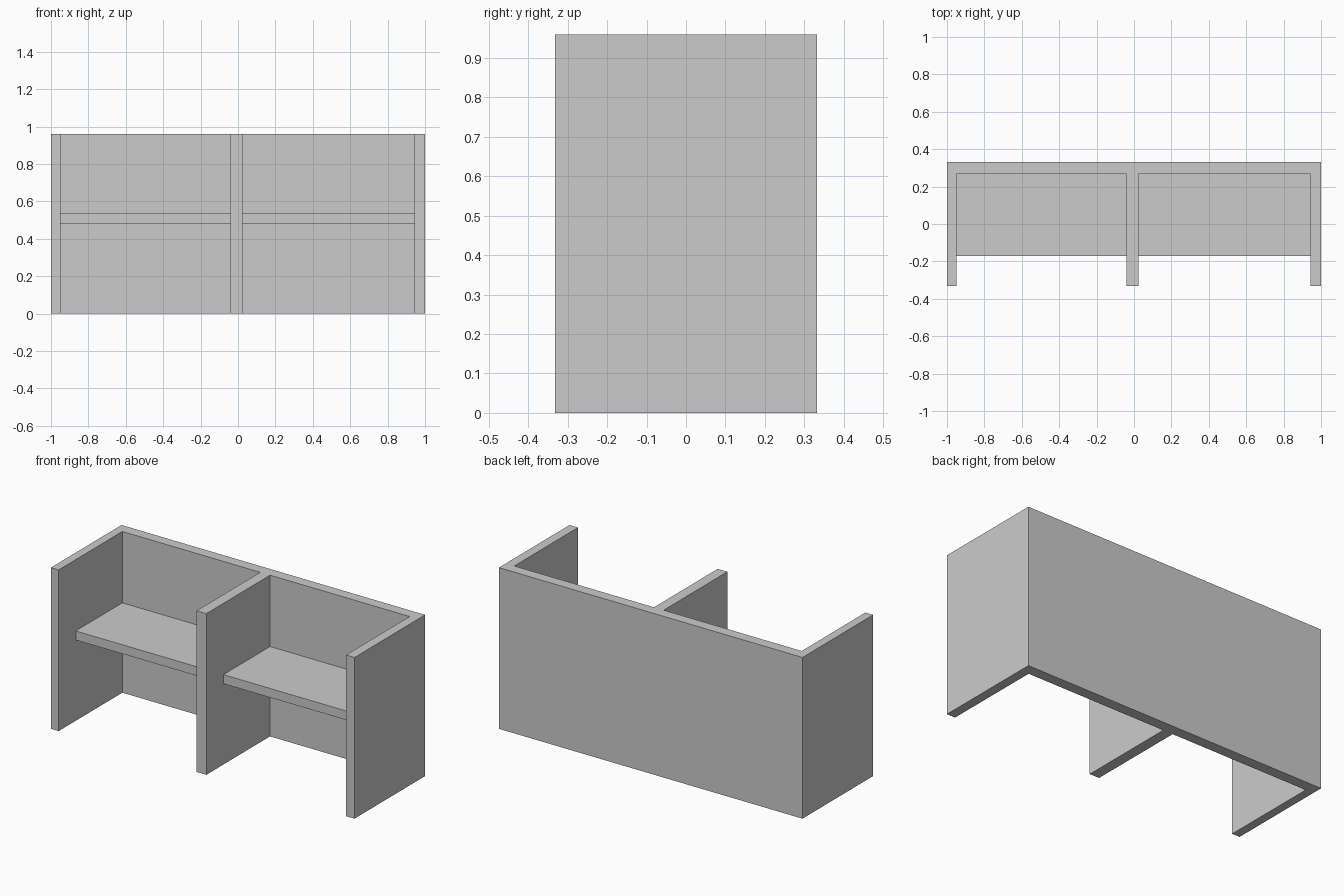
import bpy, bmesh

if "Cube" in bpy.data.objects:
    bpy.data.objects.remove(bpy.data.objects["Cube"])

HEIGHT = 0.96
BACK, INNER, FRONT, SHELF_FRONT = 0.332, 0.267, -0.332, -0.171
BAYS = [(-0.949, -0.04), (0.024, 0.944)]  # inner x range of each desk bay


def extrude_profile(name, points, z0, z1):
    """Extrude a plan outline from z0 up to z1."""
    bm = bmesh.new()
    face = bm.faces.new([bm.verts.new((x, y, z0)) for x, y in points])
    top = bmesh.ops.extrude_face_region(bm, geom=[face])["geom"]
    bmesh.ops.translate(bm, vec=(0, 0, z1 - z0),
                        verts=[g for g in top if isinstance(g, bmesh.types.BMVert)])
    bmesh.ops.recalc_face_normals(bm, faces=bm.faces)
    mesh = bpy.data.meshes.new(name)
    bm.to_mesh(mesh)
    bm.free()
    obj = bpy.data.objects.new(name, mesh)
    bpy.context.collection.objects.link(obj)
    return obj


# Back wall, side panels and divider as one E-shaped plan
outline = [(1, FRONT), (1, BACK), (-1, BACK), (-1, FRONT)]
for x0, x1 in BAYS:
    outline += [(x0, FRONT), (x0, INNER), (x1, INNER), (x1, FRONT)]
extrude_profile("partition_walls", outline, 0, HEIGHT)

# Desk top in each bay
for side, (x0, x1) in zip(("left", "right"), BAYS):
    extrude_profile(f"{side}_desk_top",
                    [(x0, SHELF_FRONT), (x1, SHELF_FRONT), (x1, INNER), (x0, INNER)],
                    0.481, 0.535)
